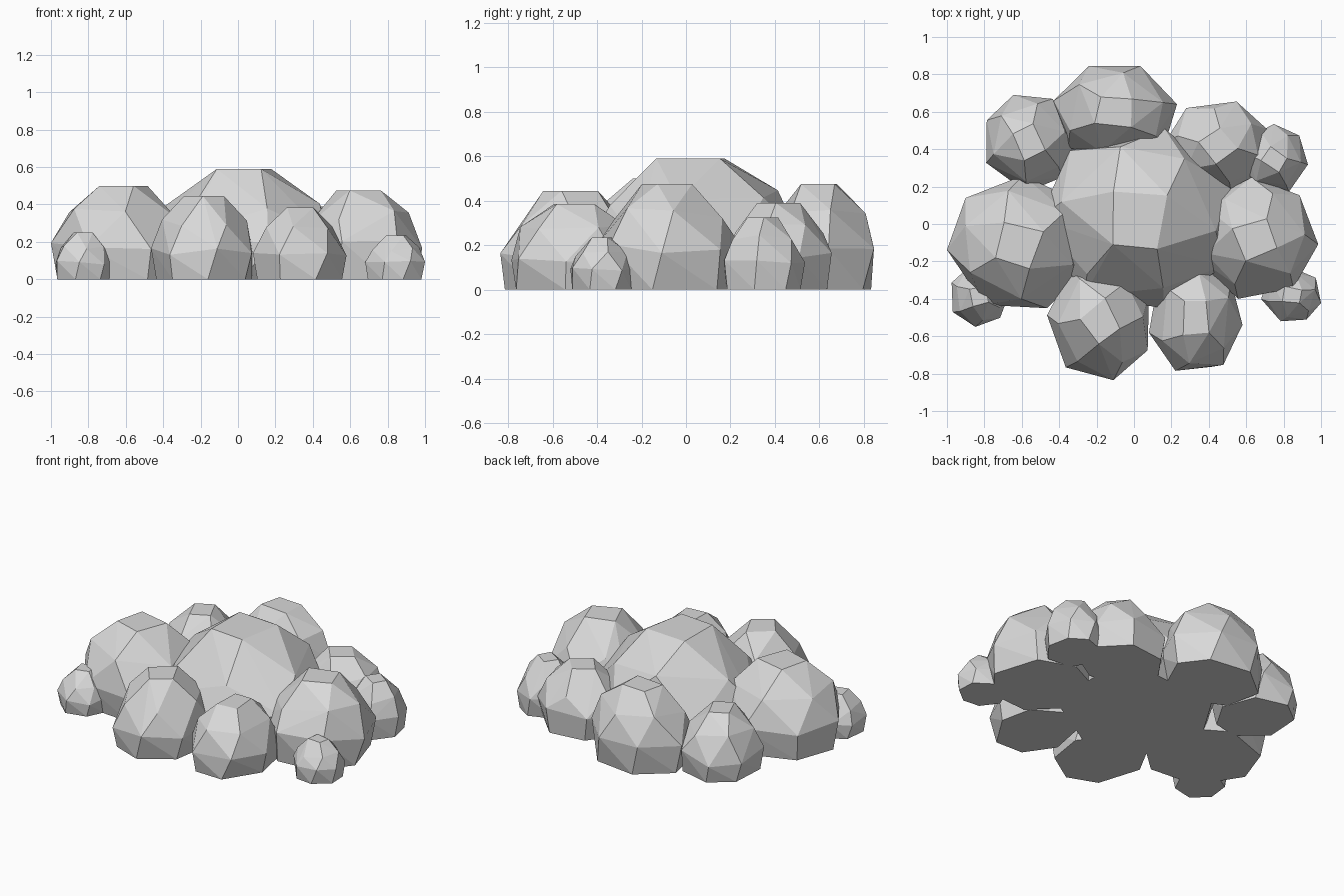
import bpy
import bmesh
import random
from math import cos, sin, tau, radians

cube = bpy.data.objects.get("Cube")
if cube:
    bpy.data.objects.remove(cube, do_unlink=True)

grey = bpy.data.materials.new("cloud grey")
grey.use_nodes = True
colour = (0.69, 0.69, 0.69, 1)
grey.diffuse_color = colour
grey.node_tree.nodes["Principled BSDF"].inputs["Base Color"].default_value = colour

# Dome profile from base to flat top: corners, radius, height, twist
RINGS = [(7, 0.91, 0, 0), (7, 1, 0.36, 0.1), (6, 0.79, 0.7, 0.5), (4, 0.38, 1, 0.2)]


def puff(name, x_range, y_range, height, turn, seed):
    """Faceted dome, flat at the base and top, fitted to the given extents."""
    rng = random.Random(seed)
    bm = bmesh.new()
    for count, radius, level, twist in RINGS:
        for i in range(count):
            angle = (i + twist + rng.uniform(-0.12, 0.12)) * tau / count + radians(turn)
            wobble = 0 if level in (0, 1) else rng.uniform(-0.07, 0.07)
            bm.verts.new((radius * cos(angle), radius * sin(angle), level + wobble))
    bmesh.ops.convex_hull(bm, input=bm.verts)
    loose = [v for v in bm.verts if not v.link_faces]
    bmesh.ops.delete(bm, geom=loose, context="VERTS")
    for axis, (low, high) in enumerate((x_range, y_range, (0, height))):
        values = [v.co[axis] for v in bm.verts]
        start, size = min(values), max(values) - min(values)
        for v in bm.verts:
            v.co[axis] = low + (v.co[axis] - start) / size * (high - low)
    bmesh.ops.dissolve_limit(bm, angle_limit=radians(2), verts=bm.verts, edges=bm.edges)
    bmesh.ops.recalc_face_normals(bm, faces=bm.faces)
    mesh = bpy.data.meshes.new(name)
    bm.to_mesh(mesh)
    bm.free()
    mesh.materials.append(grey)
    obj = bpy.data.objects.new(name, mesh)
    bpy.context.collection.objects.link(obj)
    return obj


# Large centre and the two sides
puff("centre_puff", (-0.51, 0.52), (-0.45, 0.51), 0.59, 20, "centre")
puff("right_puff", (-1, -0.25), (-0.45, 0.26), 0.5, 185, "right")
puff("left_puff", (0.31, 0.985), (-0.4, 0.25), 0.475, 41, "left")

# Back row
puff("back_puff", (-0.43, 0.23), (0.32, 0.845), 0.475, 110, "back")
puff("back_right_puff", (-0.79, -0.31), (0.17, 0.69), 0.385, 50, "back right")
puff("back_left_puff", (0.17, 0.71), (0.17, 0.655), 0.39, 70, "back left")
puff("small_back_left_puff", (0.57, 0.93), (0.17, 0.535), 0.325, 85, "small back")

# Front row
puff("front_right_puff", (-0.465, 0.08), (-0.835, -0.2), 0.445, -32, "front right")
puff("front_left_puff", (0.08, 0.58), (-0.785, -0.2), 0.385, -65, "front left")
puff("small_front_right_puff", (-0.975, -0.67), (-0.55, -0.23), 0.25, -55, "small right")
puff("small_front_left_puff", (0.68, 1), (-0.52, -0.23), 0.235, -70, "small left")
